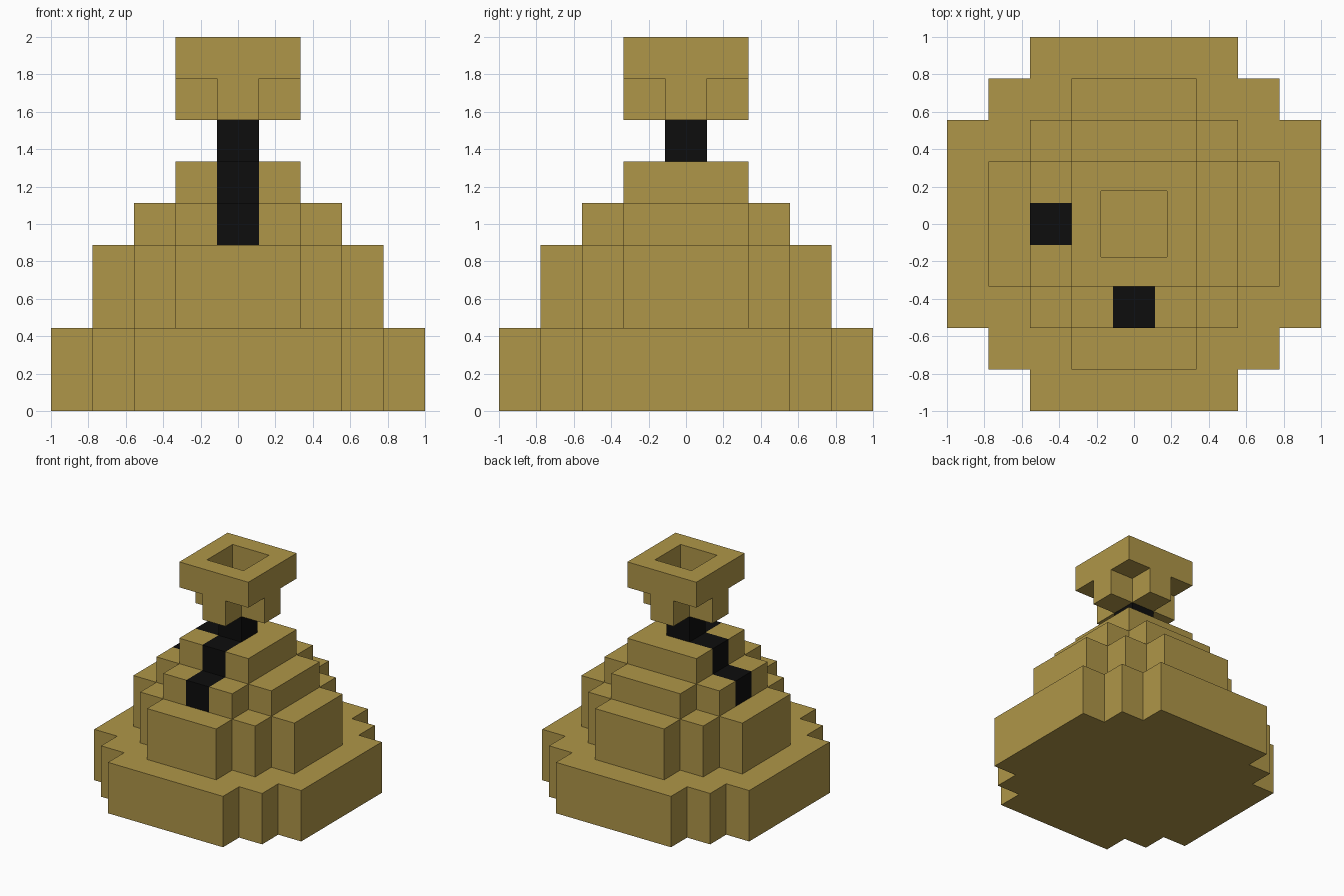
import bpy
import bmesh
from mathutils import Vector

cube = bpy.data.objects.get("Cube")
if cube:
    bpy.data.objects.remove(cube, do_unlink=True)

U = 2 / 9  # edge of one block


def make_material(name, color):
    mat = bpy.data.materials.new(name)
    mat.use_nodes = True
    mat.diffuse_color = color
    bsdf = next(n for n in mat.node_tree.nodes if n.type == 'BSDF_PRINCIPLED')
    bsdf.inputs["Base Color"].default_value = color
    bsdf.inputs["Roughness"].default_value = 0.8
    return mat


GOLD = make_material("old gold", (0.43, 0.305, 0.065, 1))
BLACK = make_material("black", (0.004, 0.004, 0.004, 1))


def outline(corners):
    """Stepped outline with four-fold symmetry from outer corners of one quadrant."""
    quarter = [corners[0]]
    for (x0, y0), (x1, y1) in zip(corners, corners[1:]):
        quarter += [(x1, y0), (x1, y1)]
    points = []
    for _ in range(4):
        points += quarter
        quarter = [(-y, x) for x, y in quarter]
    return points


def tier(name, corners, z0, z1, mat=GOLD, stripes=False, hole=False):
    bm = bmesh.new()
    verts = [bm.verts.new((x * U, y * U, z0 * U)) for x, y in outline(corners)]
    base = bm.faces.new(verts)
    up = bmesh.ops.extrude_face_region(bm, geom=[base], use_keep_orig=True)
    bmesh.ops.translate(bm, vec=(0, 0, (z1 - z0) * U),
                        verts=[g for g in up["geom"] if isinstance(g, bmesh.types.BMVert)])
    bmesh.ops.recalc_face_normals(bm, faces=bm.faces[:])

    # Square well sunk into the top
    if hole:
        top = max(bm.faces, key=lambda f: f.calc_center_median().z)
        bmesh.ops.inset_region(bm, faces=[top], thickness=U)
        floor = bmesh.ops.extrude_discrete_faces(bm, faces=[top])["faces"][0]
        bmesh.ops.translate(bm, vec=(0, 0, -0.98 * U), verts=floor.verts[:])

    # Black stripes one block wide down the front and the -x side
    if stripes:
        for axis in (Vector((1, 0, 0)), Vector((0, 1, 0))):
            for side in (-0.5, 0.5):
                bmesh.ops.bisect_plane(bm, geom=bm.verts[:] + bm.edges[:] + bm.faces[:],
                                       plane_co=axis * side * U, plane_no=axis)
        for f in bm.faces:
            c = f.calc_center_median() / U
            front = abs(c.x) < 0.4 and c.y < -0.6
            side = abs(c.y) < 0.4 and c.x < -0.6
            if (front or side) and f.normal.z > -0.5:
                f.material_index = 1

    mesh = bpy.data.meshes.new(name)
    bm.to_mesh(mesh)
    bm.free()
    mesh.materials.append(mat)
    if stripes:
        mesh.materials.append(BLACK)
    obj = bpy.data.objects.new(name, mesh)
    bpy.context.collection.objects.link(obj)
    return obj


# Stepped body, bottom to top
tier("base_tier", [(4.5, 2.5), (3.5, 3.5), (2.5, 4.5)], 0, 2)
tier("middle_tier", [(3.5, 1.5), (2.5, 2.5), (1.5, 3.5)], 2, 4)
tier("upper_tier", [(2.5, 1.5), (1.5, 2.5)], 4, 5, stripes=True)
tier("shoulder_tier", [(1.5, 1.5)], 5, 6, stripes=True)

# Neck and flared head
tier("neck", [(0.5, 0.5)], 6, 7, BLACK)
tier("head_cross", [(1.5, 0.5), (0.5, 1.5)], 7, 8)
tier("head_rim", [(1.5, 1.5)], 8, 9, hole=True)
